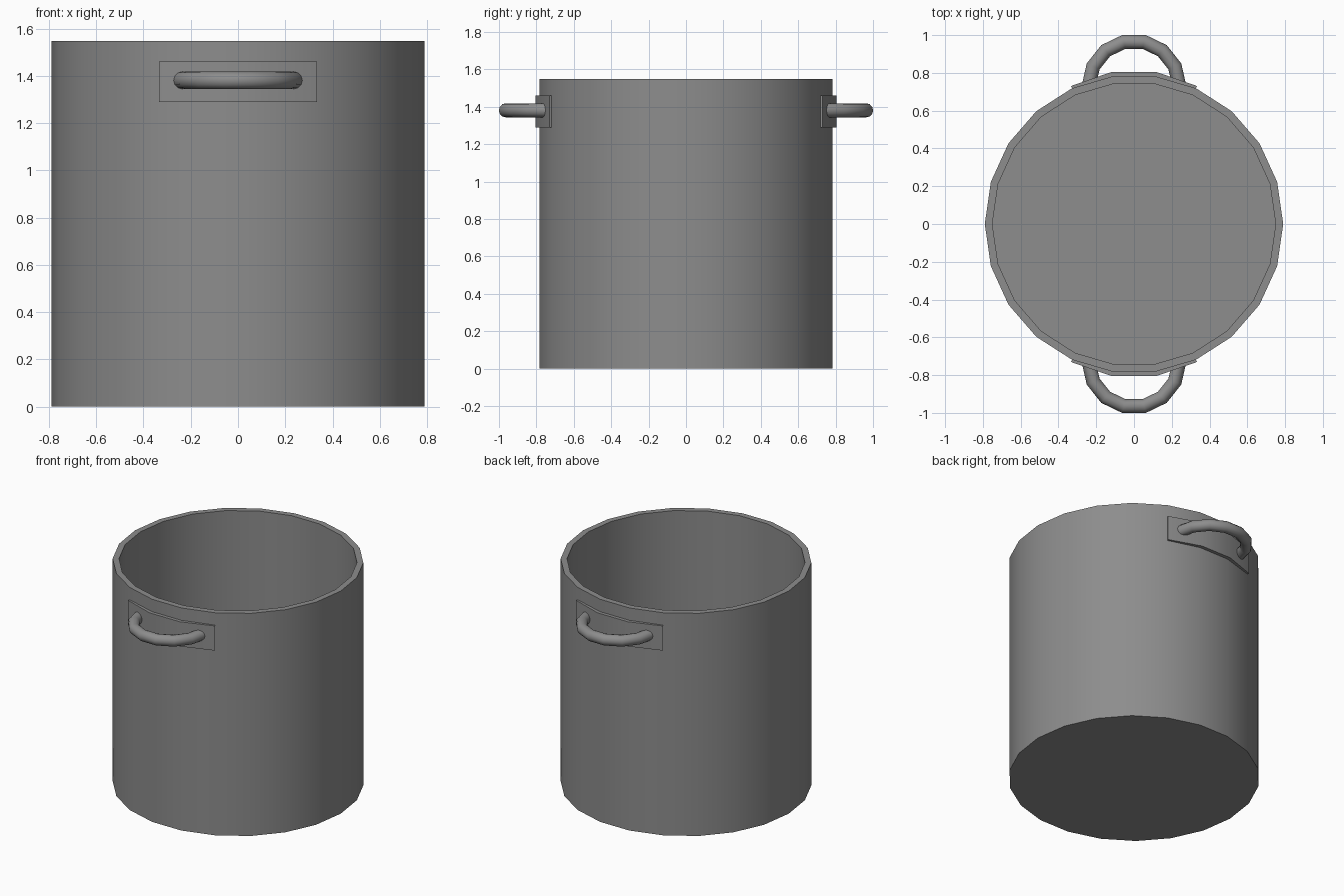
import bpy, bmesh
from math import sin, cos, pi, radians

if "Cube" in bpy.data.objects:
    bpy.data.objects.remove(bpy.data.objects["Cube"])

SIDES = 22          # facets around the pot
STEP = 2 * pi / SIDES

# Dark grey metal
metal = bpy.data.materials.new("dark_metal")
metal.diffuse_color = (0.266, 0.266, 0.266, 1)
metal.use_nodes = True
metal.node_tree.nodes["Principled BSDF"].inputs["Base Color"].default_value = metal.diffuse_color


def make_object(name, bm, mirror=False):
    bmesh.ops.recalc_face_normals(bm, faces=bm.faces)
    mesh = bpy.data.meshes.new(name)
    bm.to_mesh(mesh)
    bm.free()
    mesh.materials.append(metal)
    obj = bpy.data.objects.new(name, mesh)
    bpy.context.collection.objects.link(obj)
    bpy.ops.object.select_all(action='DESELECT')
    obj.select_set(True)
    bpy.context.view_layer.objects.active = obj
    bpy.ops.object.shade_smooth_by_angle(angle=radians(35))
    if mirror:      # copy to the other side of the pot
        mod = obj.modifiers.new("mirror", 'MIRROR')
        mod.use_axis = (False, True, False)
    return obj


def loft(rings):
    """Skin a list of equal rings and cap both ends."""
    bm = bmesh.new()
    loops = [[bm.verts.new(p) for p in ring] for ring in rings]
    n = len(loops[0])
    for a, b in zip(loops, loops[1:]):
        for i in range(n):
            j = (i + 1) % n
            bm.faces.new((a[i], a[j], b[j], b[i]))
    bm.faces.new(loops[0])
    bm.faces.new(loops[-1])
    return bm


# Pot: outer wall, rim, inner wall and floor from one profile
profile = [(0.79, 0), (0.79, 1.547), (0.75, 1.547), (0.75, 0.04)]
rings = [[(r * cos(i * STEP), r * sin(i * STEP), z) for i in range(SIDES)]
         for r, z in profile]
make_object("pot", loft(rings))

# Mounting plates: strips over three wall facets, thinner at the ends
rings = []
for k, outer in zip(range(4, 8), (0.803, 0.814, 0.814, 0.803)):
    section = [(0.788, 1.29), (outer, 1.29), (outer, 1.461), (0.788, 1.461)]
    rings.append([(r * cos(k * STEP), -r * sin(k * STEP), z)
                  for r, z in section])
make_object("handle_plate", loft(rings), mirror=True)

# Handles: half rings of round tube with ends buried in the wall
ARC, TUBE, Y0, Z0, SEG = 0.24, 0.0375, 0.73, 1.381, 12
rings = []
for k in range(8):
    a = -pi * k / 7
    ring = []
    for i in range(SEG):
        t = 2 * pi * i / SEG
        r = ARC + TUBE * cos(t)
        ring.append((r * cos(a), -Y0 + r * sin(a), Z0 + TUBE * sin(t)))
    rings.append(ring)
make_object("handle", loft(rings), mirror=True)
